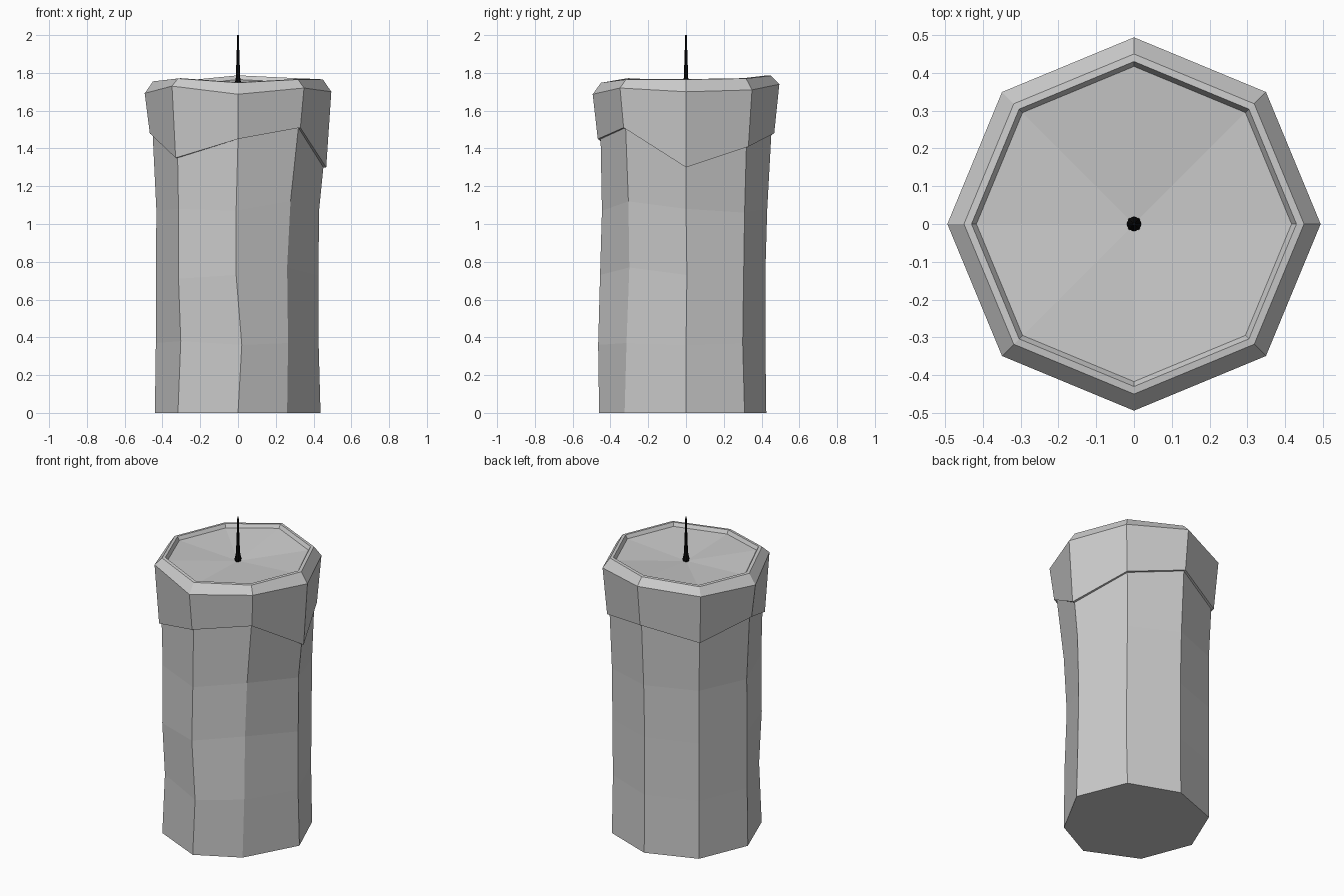
import bpy, bmesh, math

if "Cube" in bpy.data.objects:
    bpy.data.objects.remove(bpy.data.objects["Cube"])

SIDES = 8  # columns at 0, 45, 90 ... degrees; 270 faces front


def material(name, colour):
    m = bpy.data.materials.new(name)
    m.diffuse_color = (*colour, 1)
    m.use_nodes = True
    m.node_tree.nodes["Principled BSDF"].inputs["Base Color"].default_value = m.diffuse_color
    return m


def ring(radius, heights):
    """Octagonal ring with one height per column."""
    if not isinstance(heights, (list, tuple)):
        heights = [heights] * SIDES
    return [(radius * math.cos(i * math.tau / SIDES),
             radius * math.sin(i * math.tau / SIDES), heights[i]) for i in range(SIDES)]


def skin(name, rings, mat, bottom=False, tip=None):
    """Bridge rings from bottom to top, optionally closing the ends."""
    bm = bmesh.new()
    rows = [[bm.verts.new(p) for p in r] for r in rings]
    for a, b in zip(rows, rows[1:]):
        for i in range(SIDES):
            j = (i + 1) % SIDES
            bm.faces.new((a[i], a[j], b[j], b[i]))
    if bottom:
        bm.faces.new(rows[0][::-1])
    if tip is not None:
        c = bm.verts.new((0, 0, tip))
        for i in range(SIDES):
            bm.faces.new((rows[-1][i], rows[-1][(i + 1) % SIDES], c))
    me = bpy.data.meshes.new(name)
    bm.to_mesh(me)
    bm.free()
    me.materials.append(mat)
    ob = bpy.data.objects.new(name, me)
    bpy.context.collection.objects.link(ob)
    return ob


wax = material("grey_wax", (0.6, 0.6, 0.6))
black = material("black_wick", (0.003, 0.003, 0.003))

# Uneven wax column: four rings of hand-shaped x, y points
levels = [
    [0, 0, 0, 0, 0, 0, 0, 0],
    [.36, .37, .37, .37, .37, .38, .36, .37],
    [.73, .73, .74, .74, .73, .71, .73, .77],
    [1.08, 1.06, 1.08, 1.08, 1.07, 1.08, 1.07, 1.12],
]
plans = [
    [(.437, 0), (.31, .31), (0, .425), (-.31, .31), (-.44, 0), (-.318, -.315), (0, -.46), (.26, -.325)],
    [(.427, 0), (.31, .30), (0, .42), (-.31, .31), (-.435, 0), (-.303, -.31), (.02, -.465), (.265, -.315)],
    [(.425, .005), (.31, .305), (0, .42), (-.31, .31), (-.435, 0), (-.315, -.32), (-.01, -.455), (.26, -.30)],
    [(.43, 0), (.31, .31), (0, .43), (-.31, .31), (-.432, 0), (-.315, -.315), (-.01, -.445), (.278, -.305)],
]
rings = [[(x, y, z) for (x, y), z in zip(p, h)] for p, h in zip(plans, levels)]

# Ragged lower edge of the melted cap
edge = [1.30, 1.41, 1.48, 1.40, 1.48, 1.35, 1.45, 1.51]
neck = ring(.452, edge)
skin("candle_body", rings + [neck], wax, bottom=True)

# Melted cap: lip, shoulder, rim, then the dished top
shoulder = [1.70, 1.71, 1.74, 1.71, 1.692, 1.73, 1.687, 1.72]
rim = [1.765, 1.77, 1.785, 1.755, 1.755, 1.77, 1.748, 1.765]
skin("melted_cap", [
    neck,
    ring(.467, edge),
    ring(.494, shoulder),
    ring(.45, rim),
    ring(.43, [z + .002 for z in rim]),
    ring(.417, [z - .02 for z in rim]),
], wax, tip=1.715)

# Tapered wick
skin("wick", [ring(.017, 1.705), ring(.02, 1.73), ring(.012, 1.77),
              ring(.009, 1.85), ring(.004, 2.0)], black, bottom=True, tip=2.0)
